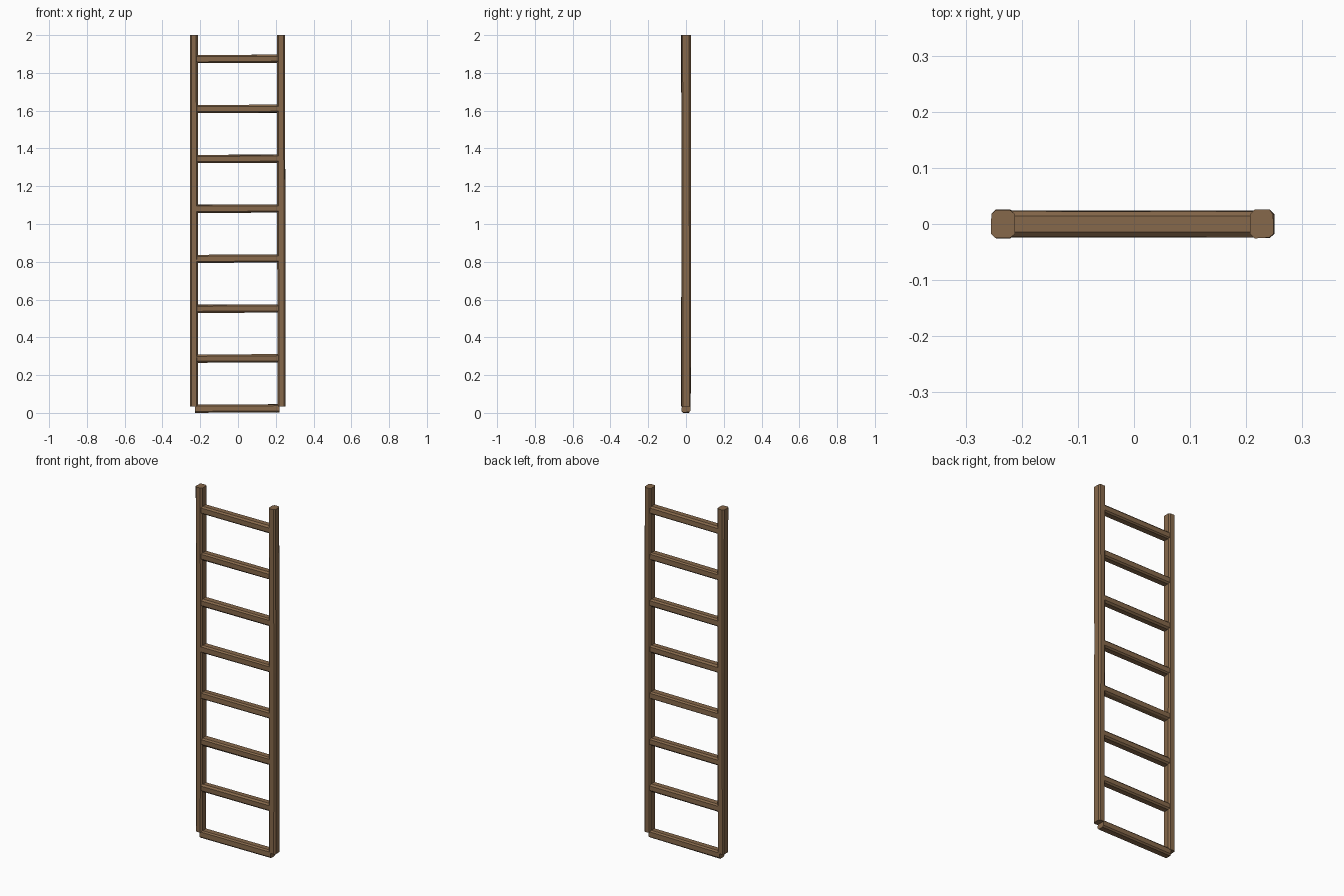
import bpy, bmesh, random
from mathutils import Vector

if "Cube" in bpy.data.objects:
    bpy.data.objects.remove(bpy.data.objects["Cube"])

random.seed(4)
wood = bpy.data.materials.new("wood")
wood.diffuse_color = (0.24, 0.14, 0.07, 1)
wood.use_nodes = True
wood.node_tree.nodes["Principled BSDF"].inputs["Base Color"].default_value = wood.diffuse_color


def beam(name, centres, axis, a, b, chamfer, wobble):
    """Hand-hewn beam: chamfered rectangle lofted through centre points."""
    ha, hb, c = a / 2, b / 2, chamfer
    profile = [(ha, hb - c), (ha - c, hb), (c - ha, hb), (-ha, hb - c),
               (-ha, c - hb), (c - ha, -hb), (ha - c, -hb), (ha, c - hb)]
    bm = bmesh.new()
    rings = []
    for p in centres:
        ring = []
        for u, v in profile:
            u += random.uniform(-wobble, wobble)
            v += random.uniform(-wobble, wobble)
            off = Vector((u, v, 0)) if axis == 'Z' else Vector((0, u, v))
            ring.append(bm.verts.new(Vector(p) + off))
        rings.append(ring)
    for r, s in zip(rings, rings[1:]):
        for i in range(8):
            j = (i + 1) % 8
            bm.faces.new((r[i], r[j], s[j], s[i]))
    bm.faces.new(rings[0])
    bm.faces.new(rings[-1])
    bmesh.ops.recalc_face_normals(bm, faces=bm.faces)
    mesh = bpy.data.meshes.new(name)
    bm.to_mesh(mesh)
    bm.free()
    obj = bpy.data.objects.new(name, mesh)
    mesh.materials.append(wood)
    bpy.context.collection.objects.link(obj)


# Upright rails, each slightly kinked halfway up
beam("left_rail", [(-0.233, 0, 0.033), (-0.233, 0.001, 1.07), (-0.234, 0, 2.0)],
     'Z', 0.042, 0.05, 0.008, 0.001)
beam("right_rail", [(0.23, 0, 0.033), (0.229, 0.001, 1.07), (0.228, 0, 2.0)],
     'Z', 0.042, 0.05, 0.008, 0.001)

# Rungs, the lowest one resting on the ground
for i in range(8):
    z = 0.0235 + i * 0.2643
    beam(f"rung_{i + 1}", [(-0.227, 0, z - 0.001), (0.221, 0, z + 0.001)],
         'X', 0.046, 0.043, 0.008, 0.001)
